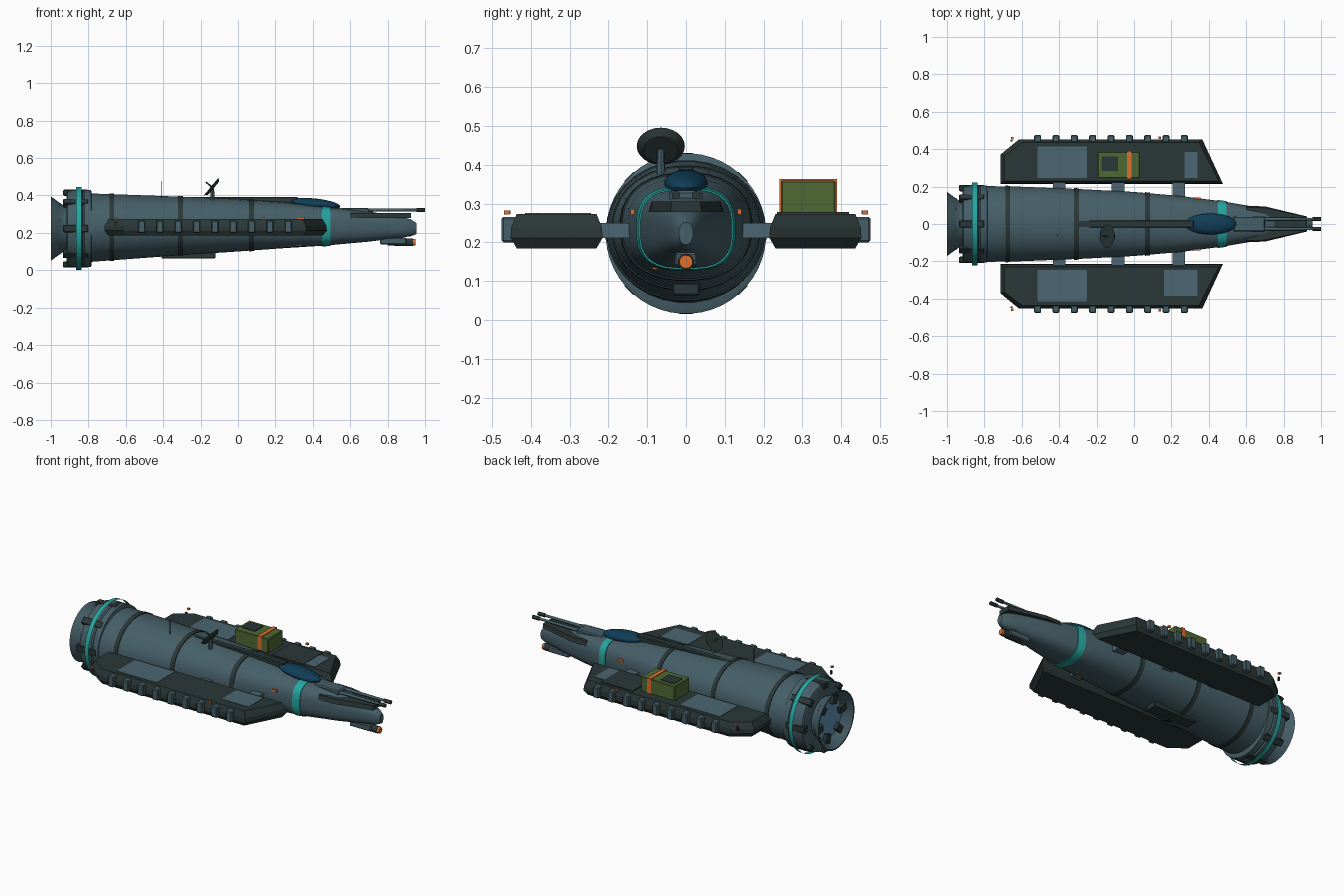
import bpy, bmesh, math
from mathutils import Matrix, Vector

if "Cube" in bpy.data.objects:
    bpy.data.objects.remove(bpy.data.objects["Cube"])

def material(name, r, g, b):
    m = bpy.data.materials.new(name)
    m.diffuse_color = [((c / 255 + 0.055) / 1.055) ** 2.4 for c in (r, g, b)] + [1]
    m.use_nodes = True
    m.node_tree.nodes["Principled BSDF"].inputs["Base Color"].default_value = m.diffuse_color
    return m

SLATE = material("slate hull", 70, 95, 104)
DARK = material("dark armour", 43, 55, 55)
PANEL = material("blue grey panel", 76, 102, 115)
TEAL = material("teal stripe", 38, 165, 160)
ORANGE = material("orange", 222, 112, 45)
GREEN = material("cargo green", 80, 105, 52)
GLASS = material("canopy blue", 16, 62, 88)
GLOW = material("engine blue", 95, 145, 180)
ZC = 0.223

def make(name, bm, mat, smooth=True, fix=True):
    if fix:
        bmesh.ops.recalc_face_normals(bm, faces=bm.faces)
    me = bpy.data.meshes.new(name)
    bm.to_mesh(me)
    bm.free()
    me.materials.append(mat)
    ob = bpy.data.objects.new(name, me)
    bpy.context.collection.objects.link(ob)
    if smooth:
        bpy.ops.object.select_all(action='DESELECT')
        ob.select_set(True)
        bpy.context.view_layer.objects.active = ob
        bpy.ops.object.shade_smooth_by_angle(angle=math.radians(30))
    return ob

def box(name, x0, x1, y0, y1, z0, z1, mat, bevel=0.0, rot=None):
    bm = bmesh.new()
    bmesh.ops.create_cube(bm, size=1)
    bmesh.ops.scale(bm, vec=(x1 - x0, y1 - y0, z1 - z0), verts=bm.verts)
    if bevel:
        bmesh.ops.bevel(bm, geom=bm.edges[:], offset=bevel, segments=1, affect='EDGES')
    bmesh.ops.translate(bm, vec=((x0 + x1) / 2, (y0 + y1) / 2, (z0 + z1) / 2), verts=bm.verts)
    if rot:
        bmesh.ops.transform(bm, matrix=rot, verts=bm.verts)
    return make(name, bm, mat, False)

def rod(name, p, q, r0, r1, mat, n=12):
    p, q = Vector(p), Vector(q)
    bm = bmesh.new()
    m = Matrix.Translation((p + q) / 2) @ (q - p).to_track_quat('Z', 'Y').to_matrix().to_4x4()
    bmesh.ops.create_cone(bm, cap_ends=True, segments=n, radius1=r0, radius2=r1, depth=(q - p).length, matrix=m)
    return make(name, bm, mat)

def loft(name, stations, mat, n=32, caps=True):
    """Superellipse sections along x: (x, half width, top z, bottom z, exponent)."""
    bm = bmesh.new()
    rings = []
    for x, hy, zt, zb, e in stations:
        ring = []
        for i in range(n):
            a = 2 * math.pi * (i + 0.5) / n
            c, s = math.cos(a), math.sin(a)
            y = math.copysign(abs(c) ** (2 / e), c) * hy
            z = math.copysign(abs(s) ** (2 / e), s) * (zt - zb) / 2
            ring.append(bm.verts.new((x, y, (zt + zb) / 2 + z)))
        rings.append(ring)
    for a, b in zip(rings, rings[1:]):
        for i in range(n):
            j = (i + 1) % n
            bm.faces.new((a[i], b[i], b[j], a[j]))
    if caps:
        bm.faces.new(rings[0])
        bm.faces.new(rings[-1])
    return make(name, bm, mat)

def lathe(name, profile, mat, caps=True, n=48):
    return loft(name, [(x, r, ZC + r, ZC - r, 2) for x, r in profile], mat, n, caps)

# Main hull: round at the tail, rounded square towards the pointed nose
HULL = [(-0.80, 0.204, 0.412, 0.043, 2), (-0.60, 0.200, 0.405, 0.058, 2.05), (-0.30, 0.188, 0.394, 0.080, 2.1),
        (0.0, 0.172, 0.381, 0.100, 2.25), (0.25, 0.150, 0.364, 0.118, 2.5), (0.47, 0.122, 0.338, 0.132, 2.9),
        (0.70, 0.083, 0.315, 0.153, 2.8), (0.88, 0.043, 0.284, 0.176, 2.6), (0.925, 0.033, 0.272, 0.182, 2.4),
        (0.955, 0.018, 0.252, 0.194, 2.2)]
loft("hull", HULL, SLATE)

def section(x, grow):
    for a, b in zip(HULL, HULL[1:]):
        if a[0] <= x <= b[0]:
            t = (x - a[0]) / (b[0] - a[0])
            _, hy, zt, zb, e = [u + (v - u) * t for u, v in zip(a, b)]
            return (x, hy + grow, zt + grow, zb - grow, e)

for i, x in enumerate((-0.675, -0.308, 0.073)):
    loft(f"hull_band_{i}", [section(x - 0.013, 0.004), section(x + 0.013, 0.004)], DARK)
loft("nose_stripe", [section(0.45, 0.004), section(0.47, 0.004), section(0.495, 0.004)], TEAL)

# Engine collar, floating teal band, clamps and hollow nozzle
lathe("engine_collar", [(-0.918, 0.185), (-0.912, 0.2), (-0.875, 0.207), (-0.835, 0.207), (-0.828, 0.2),
                        (-0.822, 0.207), (-0.787, 0.207), (-0.782, 0.195)], SLATE)
lathe("engine_stripe", [(-0.865, 0.222), (-0.838, 0.222)], TEAL, caps=False)
for i in range(8):
    turn = Matrix.Translation((0, 0, ZC)) @ Matrix.Rotation(i * math.pi / 4, 4, 'X')
    box(f"collar_clamp_{i}", -0.935, -0.80, -0.02, 0.02, 0.175, 0.208, DARK, 0.004, turn)
lathe("nozzle", [(-0.90, 0.118), (-0.93, 0.122), (-0.96, 0.143), (-1.0, 0.172), (-1.0, 0.164), (-0.965, 0.135),
                 (-0.94, 0.115)], SLATE)
lathe("engine_glow", [(-0.95, 0.118), (-0.945, 0.118)], GLOW)
for i in range(6):
    turn = Matrix.Translation((0, 0, ZC)) @ Matrix.Rotation(i * math.pi / 3 + 0.3, 4, 'X')
    box(f"nozzle_vane_{i}", -0.972, -0.95, -0.02, 0.02, 0.085, 0.138, DARK, 0, turn)

# Spine, canopy and keel
box("spine", -0.33, 0.32, -0.02, 0.02, 0.355, 0.393, DARK, 0.005)
bm = bmesh.new()
bmesh.ops.create_uvsphere(bm, u_segments=24, v_segments=14, radius=1)
bmesh.ops.scale(bm, vec=(0.137, 0.056, 0.03), verts=bm.verts)
bmesh.ops.rotate(bm, matrix=Matrix.Rotation(0.1, 3, 'Y'), verts=bm.verts)
bmesh.ops.translate(bm, vec=(0.41, 0, 0.354), verts=bm.verts)
make("canopy", bm, GLASS)
box("keel", -0.41, -0.12, -0.035, 0.035, 0.063, 0.11, DARK, 0.004)

# Dish facing up and back, and whip antenna
C, N = Vector((-0.137, -0.065, 0.443)), Vector((-0.77, 0, 0.64))
rod("dish", C - N * 0.008, C + N * 0.008, 0.045, 0.062, DARK, 24)
rod("dish_feed", C, C + N * 0.045, 0.005, 0.004, SLATE, 8)
rod("dish_mast", (-0.137, -0.065, 0.36), C, 0.013, 0.009, SLATE, 8)
rod("whip_antenna", (-0.41, -0.06, 0.36), (-0.41, -0.06, 0.477), 0.003, 0.002, DARK, 6)

# Nose armour slab, guns and lamp
bm = bmesh.new()
plan = [(0.60, 0.097), (0.70, 0.094), (0.925, 0.04)]
plan += [(x, -y) for x, y in reversed(plan)]
face = bm.faces.new([bm.verts.new((x, y, 0.279)) for x, y in plan])
up = bmesh.ops.extrude_face_region(bm, geom=[face])['geom']
for v in up:
    if isinstance(v, bmesh.types.BMVert):
        v.co = (v.co.x, v.co.y * 0.92, 0.306)
make("nose_armour", bm, DARK, False)
box("gun_housing", 0.53, 0.70, -0.042, 0.042, 0.295, 0.334, SLATE, 0.006)
for s in (-1, 1):
    y = s * 0.026
    rod("gun_barrel", (0.60, y, 0.322), (0.97, y, 0.322), 0.010, 0.007, SLATE)
    rod("gun_muzzle", (0.955, y, 0.322), (1.0, y, 0.322), 0.011, 0.011, DARK)
box("lamp_bracket", 0.76, 0.90, -0.028, 0.028, 0.138, 0.174, SLATE, 0.005)
rod("lamp_body", (0.80, 0, 0.150), (0.935, 0, 0.150), 0.018, 0.021, DARK, 16)
rod("lamp_lens", (0.93, 0, 0.150), (0.948, 0, 0.150), 0.019, 0.017, ORANGE, 16)

# Side pods with rim blocks, struts, beacons and hull markers, both sides
POD = [(-0.715, 0.215), (-0.715, 0.37), (-0.615, 0.452), (0.365, 0.452), (0.475, 0.215)]
for s, side in ((-1, "front"), (1, "back")):
    bm = bmesh.new()
    rings = []
    for z, k in ((0.185, 0.022), (0.212, 0.0), (0.238, 0.002), (0.273, 0.022)):
        rings.append([bm.verts.new((-0.12 + (x + 0.12) * (1 - 1.7 * k), s * (0.333 + (y - 0.333) * (1 - 6 * k)), z))
                      for x, y in POD])
    for a, b in zip(rings, rings[1:]):
        for i in range(5):
            bm.faces.new((a[i], a[(i + 1) % 5], b[(i + 1) % 5], b[i]))
    bm.faces.new(rings[0])
    bm.faces.new(rings[-1])
    make(f"{side}_pod", bm, DARK, False)

    def side_box(name, x0, x1, y0, y1, *rest):
        ya, yb = sorted((s * y0, s * y1))
        box(f"{side}_{name}", x0, x1, ya, yb, *rest)

    for i in range(9):
        x = -0.515 + i * 0.098
        side_box(f"rim_block_{i}", x - 0.019, x + 0.019, 0.435, 0.475, 0.2, 0.266, SLATE, 0.005)
    for i, x in enumerate((-0.4, -0.085, 0.24)):
        side_box(f"strut_{i}", x - 0.034, x + 0.034, 0.12, 0.235, 0.212, 0.25, PANEL)
    side_box("rear_panel", -0.515, -0.25, 0.245, 0.415, 0.268, 0.2755, PANEL)
    side_box("nose_panel", 0.16 if s < 0 else 0.27, 0.34, 0.245, 0.385, 0.268, 0.2755, PANEL)
    side_box("beacon_post", -0.66, -0.65, 0.44, 0.45, 0.24, 0.262, DARK)
    side_box("beacon", -0.657, -0.643, 0.452, 0.466, 0.273, 0.282, ORANGE)
    side_box("rim_light", 0.13, 0.145, 0.455, 0.469, 0.272, 0.282, ORANGE)
    side_box("hull_marker", 0.32, 0.355, 0.12, 0.143, 0.272, 0.286, ORANGE)
box("lower_marker", 0.31, 0.34, -0.085, -0.07, 0.13, 0.142, ORANGE)
box("pod_cover_plate", 0.06, 0.27, 0.235, 0.42, 0.268, 0.278, DARK)

# Cargo crate strapped on the back pod
box("crate", -0.195, 0.03, 0.245, 0.385, 0.27, 0.36, GREEN, 0.004)
box("crate_hatch", -0.175, -0.085, 0.283, 0.362, 0.355, 0.364, DARK)
box("crate_strap", -0.038, -0.014, 0.241, 0.389, 0.272, 0.364, ORANGE)
